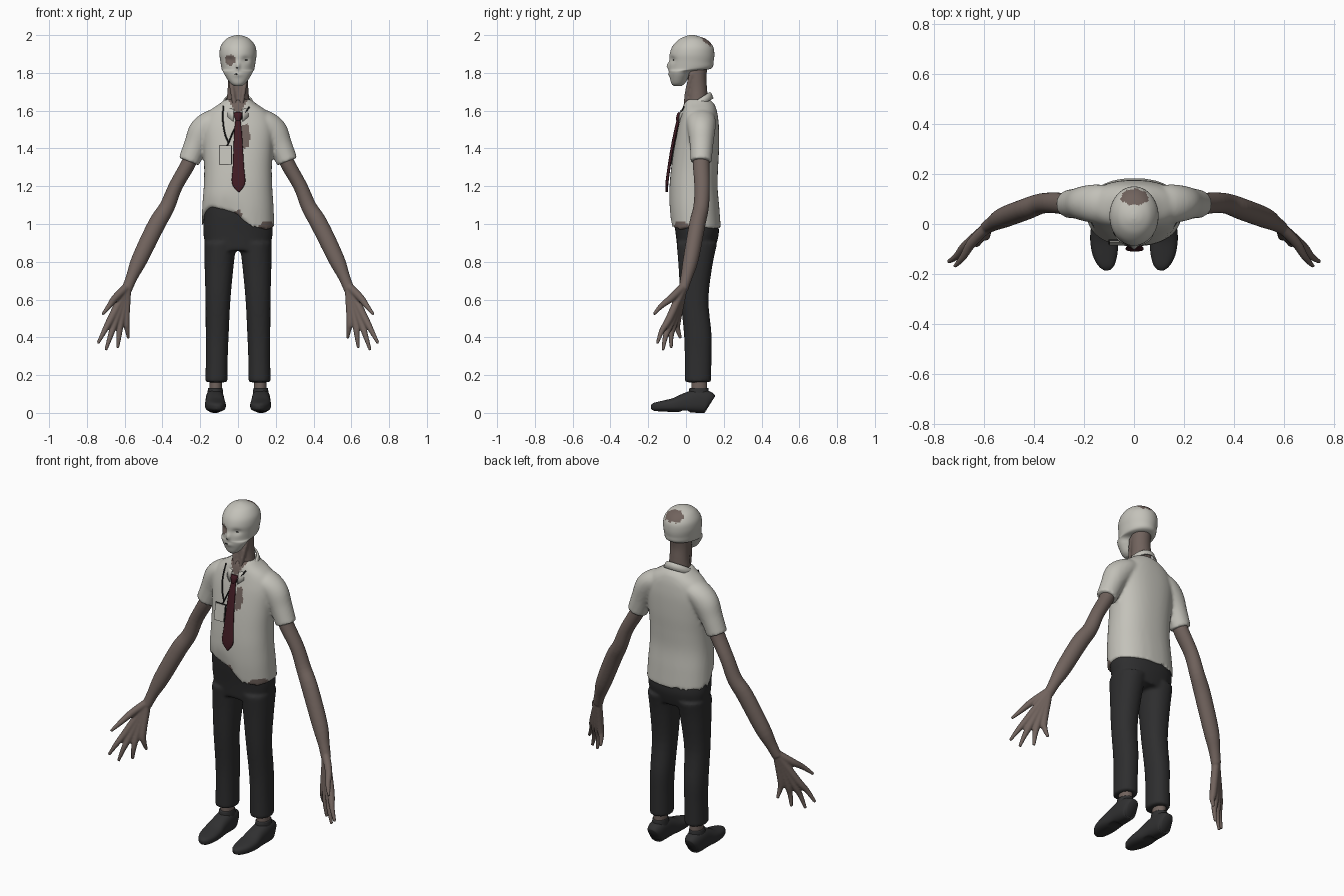
import bpy, bmesh, math
from mathutils import Vector
from mathutils.bvhtree import BVHTree

cube = bpy.data.objects.get("Cube")
if cube:
    bpy.data.objects.remove(cube, do_unlink=True)


def material(name, rgb):
    m = bpy.data.materials.new(name)
    m.use_nodes = True
    m.diffuse_color = (*rgb, 1)
    m.node_tree.nodes["Principled BSDF"].inputs["Base Color"].default_value = (*rgb, 1)
    return m


CLOTH = material("pale cloth", (.55, .54, .49))
SKIN = material("brown skin", (.165, .125, .11))
TROUSER = material("charcoal trousers", (.027, .027, .028))
LEATHER = material("dark leather", (.03, .03, .031))
TIE = material("dark red tie", (.055, .012, .018))
BLACK = material("black trim", (.012, .012, .012))


def curve_points(rings, sub):
    """Smoothly interpolate the control rings."""
    out = []
    for i in range(len(rings) - 1):
        q = [rings[max(0, min(len(rings) - 1, i + k))] for k in (-1, 0, 1, 2)]
        for s in range(sub):
            t = s / sub
            out.append([.5 * (2 * b + (c - a) * t + (2 * a - 5 * b + 4 * c - d) * t * t
                              + (3 * b - a - 3 * c + d) * t ** 3) for a, b, c, d in zip(*q)])
    return out + [list(rings[-1])]


def loft(bm, rings, ref=(0, 1, 0), flat=False, p=2, seg=40, sub=4):
    """Skin rings (x, y, z, width radius, depth radius) into a closed body."""
    pts, ref, loops = curve_points(rings, sub), Vector(ref), []
    power = lambda v: math.copysign(abs(v) ** (2 / p), v)
    for i, (x, y, z, ra, rb) in enumerate(pts):
        t = Vector((0, 0, 1))
        if not flat:
            t = (Vector(pts[min(i + 1, len(pts) - 1)][:3]) - Vector(pts[max(i - 1, 0)][:3])).normalized()
        b = (ref - t * ref.dot(t)).normalized()
        a = b.cross(t)
        angles = [2 * math.pi * k / seg for k in range(seg)]
        loops.append([bm.verts.new(Vector((x, y, z)) + a * max(ra, .001) * power(math.cos(u))
                                   + b * max(rb, .001) * power(math.sin(u))) for u in angles])
    for lo, hi in zip(loops, loops[1:]):
        for k in range(seg):
            bm.faces.new((lo[k], lo[k - 1], hi[k - 1], hi[k]))
    bm.faces.new(loops[0])
    bm.faces.new(loops[-1])


def slab(z, hw, front, back):
    return (0, (front + back) / 2, z, hw, (back - front) / 2)


def finish(bm, name, mats, voxel=0, smooth=True, iterations=4):
    """Make an object; a voxel size fuses overlapping bodies into one skin."""
    bmesh.ops.recalc_face_normals(bm, faces=bm.faces)
    me = bpy.data.meshes.new(name)
    bm.to_mesh(me)
    bm.free()
    ob = bpy.data.objects.new(name, me)
    bpy.context.collection.objects.link(ob)
    if voxel:
        r = ob.modifiers.new("fuse", "REMESH")
        r.mode, r.voxel_size = "VOXEL", voxel
        s = ob.modifiers.new("soften", "SMOOTH")
        s.factor, s.iterations = .5, iterations
        deps = bpy.context.evaluated_depsgraph_get()
        baked = bpy.data.meshes.new_from_object(ob.evaluated_get(deps))
        ob.modifiers.clear()
        ob.data = baked
    ob.data.materials.clear()
    for m in mats:
        ob.data.materials.append(m)
    for f in ob.data.polygons:
        f.use_smooth = smooth
        f.material_index = 0
    return ob


def paint(ob, patches, rule=lambda c: False):
    """Second colour inside ragged ellipsoid patches or where the rule holds."""
    for f in ob.data.polygons:
        c = f.center
        rag = 1 + .15 * math.sin(c.x * 170 + c.z * 110)
        inside = any(sum(((c[i] - q[i]) / q[3 + i]) ** 2 for i in range(3)) < rag for q in patches)
        f.material_index = int(inside or rule(c))


def step(v, lo, hi):
    t = max(0, min(1, (v - lo) / (hi - lo)))
    return t * t * (3 - 2 * t)


# Head with sunken eyes and a nose
bm = bmesh.new()
loft(bm, [slab(*r) for r in (
    (1.73, .018, -.065, -.025), (1.745, .04, -.078, -.005), (1.78, .065, -.086, .015),
    (1.808, .08, -.09, .04), (1.822, .087, -.09, .132), (1.86, .093, -.088, .146),
    (1.9, .098, -.086, .15), (1.94, .092, -.072, .143), (1.975, .068, -.04, .112),
    (1.993, .037, -.005, .07), (2.0, .008, .02, .04))], flat=True, seg=88, sub=5)
for v in bm.verts:
    if v.co.y < 0:
        bump = lambda x, z, w, h: math.exp(-((v.co.x - x) / w) ** 2 - ((v.co.z - z) / h) ** 2)
        v.co.y += .011 * (bump(-.042, 1.87, .022, .016) + bump(.042, 1.87, .022, .016))
        v.co.y -= .013 * bump(0, 1.838, .011, .018) + .005 * bump(0, 1.79, .025, .012)
head = finish(bm, "head", [CLOTH, SKIN])
paint(head, [(-.043, -.08, 1.866, .029, .06, .029), (.005, .115, 1.975, .064, .042, .04)])

# Mouth and eye slits
bm = bmesh.new()
skull = BVHTree.FromPolygons([v.co for v in head.data.vertices], [f.vertices for f in head.data.polygons])
for x, z, w in ((-.01, 1.793, .011), (-.004, 1.826, .006), (.04, 1.868, .012)):
    y = skull.ray_cast(Vector((x, -1, z)), Vector((0, 1, 0)))[0].y
    loft(bm, [(x - w, y, z, .001, .001), (x, y, z, .003, .003), (x + w, y, z, .001, .001)], seg=8)
finish(bm, "face_marks", [BLACK])

# Neck with tendons
bm = bmesh.new()
loft(bm, [(0, .06, 1.86, .055, .06), (0, .057, 1.78, .054, .051), (0, .06, 1.7, .056, .053),
          (0, .06, 1.58, .07, .06)])
for s in (1, -1):
    loft(bm, [(s * .045, .03, 1.8, .012, .012), (s * .03, .006, 1.7, .012, .012),
              (s * .012, -.004, 1.6, .012, .012)], seg=16)
finish(bm, "neck", [SKIN], voxel=.007)

# Shirt: torso with a slanted ragged hem and short sleeves
bm = bmesh.new()
loft(bm, [slab(*r) for r in (
    (1.0, .192, -.08, .184), (1.1, .188, -.088, .176), (1.2, .181, -.087, .167),
    (1.3, .179, -.078, .17), (1.4, .184, -.064, .175), (1.5, .19, -.045, .175),
    (1.56, .178, -.03, .17), (1.6, .15, -.02, .163), (1.635, .1, -.012, .15),
    (1.66, .068, 0, .125))], flat=True, p=2.3, seg=96, sub=6)
for v in bm.verts:
    if v.co.z < 1.2:
        x, y = v.co.x, v.co.y
        hem = .978 + .11 * (1 - step(x, -.06, .09)) * (1 - step(y, -.02, .08))
        hem += .005 * math.sin(x * 75) + .004 * math.sin(x * 140 + y * 90)
        v.co.z = 1.2 - (1.2 - v.co.z) * (1.2 - hem) / .2
for s in (1, -1):
    loft(bm, [(s * .07, .075, 1.575, .045, .07), (s * .14, .08, 1.54, .064, .078),
              (s * .188, .082, 1.49, .074, .072), (s * .224, .082, 1.42, .062, .062),
              (s * .26, .08, 1.33, .057, .056)])
shirt = finish(bm, "shirt", [CLOTH, SKIN], voxel=.009, iterations=5)
paint(shirt, [(.04, -.06, 1.47, .024, .05, .072), (.16, -.03, .99, .055, .06, .025),
              (0, -.08, 1.05, .02, .05, .024)],
      lambda c: c.y < .03 and c.z > 1.57 and abs(c.x) < (c.z - 1.57) * .6)
surface = BVHTree.FromPolygons([v.co for v in shirt.data.vertices], [f.vertices for f in shirt.data.polygons])


def on_shirt(x, z, gap):
    return (x, surface.ray_cast(Vector((x, -1, z)), Vector((0, 1, 0)))[0].y - gap, z)


# Collar: a tilted band, open at the front, with pointed flaps
bm = bmesh.new()
rows = []
for k in range(49):
    t = -2.85 + 5.7 * k / 48
    top, dip = 1.652 + .047 * math.cos(t), .035 + .04 * (abs(t) / 3) ** 6
    rows.append([bm.verts.new((r * math.sin(t), .05 + (r + .006) * math.cos(t), z))
                 for r, z in ((.07, top), (.079, top - .006), (.09, top - dip))])
for a, b in zip(rows, rows[1:]):
    for i in (0, 1):
        bm.faces.new((a[i], b[i], b[i + 1], a[i + 1]))
collar = finish(bm, "collar", [CLOTH])
collar.modifiers.new("thickness", "SOLIDIFY").thickness = .007

# Tie: knot and hanging blade
bm = bmesh.new()
loft(bm, [(0, -.03, 1.588, .021, .012), (0, -.037, 1.57, .02, .014), (0, -.043, 1.545, .012, .01)], seg=24)
loft(bm, [(0, -.04, 1.555, .013, .008), (0, -.056, 1.49, .02, .008), (.001, -.074, 1.4, .025, .008),
          (.002, -.09, 1.3, .03, .008), (.003, -.101, 1.215, .035, .008), (.005, -.102, 1.17, .004, .006)],
     p=3, seg=24)
finish(bm, "tie", [TIE])

# Lanyard cord and badge
bm = bmesh.new()
for path in (((-.078, 1.625), (-.08, 1.55), (-.07, 1.48), (-.05, 1.43)),
             ((.06, 1.62), (.028, 1.575), (-.02, 1.5), (-.05, 1.43), (-.06, 1.41))):
    loft(bm, [(*on_shirt(x, z, .004), .004, .004) for x, z in path], seg=8, sub=6)
finish(bm, "lanyard", [BLACK])
for name, mat, grow, gap in (("badge_border", BLACK, .003, .006), ("badge", CLOTH, 0, .01)):
    bm = bmesh.new()
    c = [(sx, sz) for sx, sz in ((-1, -1), (1, -1), (1, 1), (-1, 1))]
    front = [Vector(on_shirt(-.067, 1.365 + b * .05, gap)) for a, b in c]
    quad = [bm.verts.new((-.067 + a * (.031 + grow), p.y, 1.365 + b * (.047 + grow)))
            for (a, b), p in zip(c, front)]
    bm.faces.new(quad)
    plate = finish(bm, name, [mat], smooth=False)
    plate.modifiers.new("thickness", "SOLIDIFY").thickness = .005

# Trousers
bm = bmesh.new()
loft(bm, [slab(*r) for r in ((.86, .165, -.045, .15), (.95, .184, -.055, .174),
                             (1.04, .181, -.068, .165), (1.11, .176, -.074, .155))], flat=True, p=2.3)
for s in (1, -1):
    loft(bm, [(s * x, y, z, a, b) for x, y, z, a, b in (
        (.114, .063, .162, .059, .07), (.112, .064, .3, .058, .071), (.11, .062, .42, .061, .073),
        (.106, .045, .6, .066, .074), (.1, .05, .78, .077, .09), (.094, .058, .9, .085, .108))],
        flat=True, p=2.2)
finish(bm, "trousers", [TROUSER], voxel=.01)

# Arms, hands, ankles and shoes
DIGITS = (  # knuckle and tip of each finger
    ((.672, -.088, .5), (.742, -.152, .368)), ((.65, -.077, .485), (.7, -.122, .332)),
    ((.622, -.062, .482), (.637, -.078, .343)), ((.594, -.045, .495), (.58, -.028, .395)),
    ((.648, -.075, .61), (.716, -.17, .522)))
for s, side in ((1, "left"), (-1, "right")):
    bm = bmesh.new()
    loft(bm, [(s * x, y, z, a, b) for x, y, z, a, b in (
        (.24, .08, 1.38, .04, .045), (.265, .08, 1.315, .039, .044), (.33, .085, 1.2, .037, .041),
        (.376, .08, 1.09, .041, .041), (.43, .06, 1.0, .046, .043), (.52, .026, .815, .043, .041),
        (.562, .003, .72, .031, .031), (.588, -.014, .655, .028, .025))], seg=28)
    for base, tip in DIGITS:
        mid = [b + (t - b) * .5 for b, t in zip(base, tip)]
        mid[1] -= .008
        path = [((.586, -.012, .67), .022), (base, .02), (mid, .0145), (tip, .008)]
        loft(bm, [(s * q[0], q[1], q[2], r, r) for q, r in path], seg=14, ref=(0, 1, .3))
    finish(bm, side + "_arm", [SKIN], voxel=.0055, iterations=2)

    bm = bmesh.new()
    loft(bm, [(s * .118, .07, z, .034, .042) for z in (.08, .14, .2)], flat=True)
    finish(bm, side + "_ankle", [SKIN])

    bm = bmesh.new()
    loft(bm, [(s * x, y, z, a, b) for x, y, z, a, b in (
        (.122, .13, .05, .03, .045), (.122, .112, .058, .044, .058), (.122, .06, .062, .049, .062),
        (.121, 0, .054, .05, .052), (.12, -.06, .042, .055, .038), (.115, -.12, .036, .05, .029),
        (.108, -.165, .032, .032, .022), (.105, -.184, .03, .012, .012))], ref=(0, 0, 1), p=2.6)
    loft(bm, [(s * .12, .068, z, r, r + .012) for z, r in ((.06, .044), (.11, .041), (.132, .038))], flat=True)
    for v in bm.verts:
        v.co.z = max(v.co.z, .012 if -.03 < v.co.y < .02 else 0)
    finish(bm, side + "_shoe", [LEATHER])
